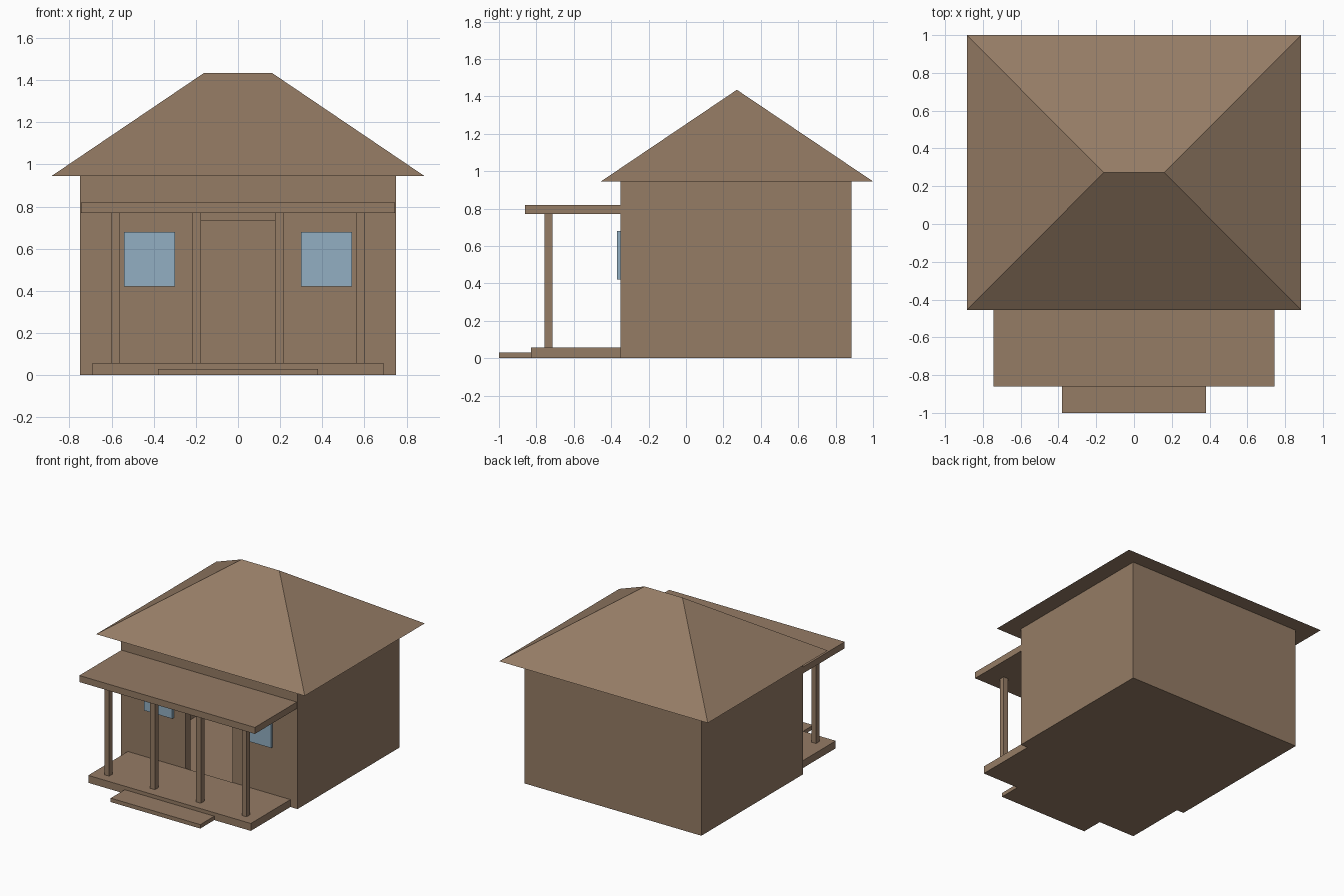
import bpy
import bmesh

default = bpy.data.objects.get("Cube")
if default:
    bpy.data.objects.remove(default, do_unlink=True)


def make_material(name, color):
    mat = bpy.data.materials.new(name)
    mat.use_nodes = True
    mat.diffuse_color = color
    mat.node_tree.nodes["Principled BSDF"].inputs["Base Color"].default_value = color
    return mat


BROWN = make_material("warm brown", (0.30, 0.20, 0.13, 1))
GLASS = make_material("pale blue glass", (0.29, 0.43, 0.54, 1))


def add_object(name, bm, mat):
    bmesh.ops.recalc_face_normals(bm, faces=bm.faces)
    mesh = bpy.data.meshes.new(name)
    bm.to_mesh(mesh)
    bm.free()
    mesh.materials.append(mat)
    obj = bpy.data.objects.new(name, mesh)
    bpy.context.collection.objects.link(obj)
    return obj


def prism(name, plan, z0, z1, mat=BROWN):
    """Extrude a flat plan outline from z0 up to z1."""
    bm = bmesh.new()
    face = bm.faces.new([bm.verts.new((x, y, z0)) for x, y in plan])
    top = bmesh.ops.extrude_face_region(bm, geom=[face])["geom"]
    verts = [v for v in top if isinstance(v, bmesh.types.BMVert)]
    bmesh.ops.translate(bm, verts=verts, vec=(0, 0, z1 - z0))
    return add_object(name, bm, mat)


def box(name, x0, x1, y0, y1, z0, z1, mat=BROWN):
    return prism(name, [(x0, y0), (x1, y0), (x1, y1), (x0, y1)], z0, z1, mat)


# House shell: hollow walls with an open doorway
WIDE, FRONT, BACK, EAVE = 0.75, -0.35, 0.885, 0.945
THICK, DOOR, DOOR_TOP = 0.06, 0.2, 0.735
inner = WIDE - THICK
half = [(DOOR, FRONT), (WIDE, FRONT), (WIDE, BACK)]
half_in = [(inner, BACK - THICK), (inner, FRONT + THICK), (DOOR, FRONT + THICK)]


def mirrored(points):
    return [(-x, y) for x, y in reversed(points)]


prism("house_walls", half + mirrored(half) + mirrored(half_in) + half_in, 0, EAVE)
box("door_lintel", -DOOR, DOOR, FRONT, FRONT + THICK, DOOR_TOP, EAVE)
box("house_floor", -inner, inner, FRONT, BACK - THICK, 0, 0.01)

# Hipped roof: the eave outline rises to a short ridge
bm = bmesh.new()
x, y0, y1 = 0.885, -0.455, 1.0
a, b, c, d = [bm.verts.new((px, py, EAVE)) for px, py in
              ((-x, y0), (x, y0), (x, y1), (-x, y1))]
left, right = [bm.verts.new((px, 0.272, 1.435)) for px in (0.16, -0.16)]
for loop in ((d, c, b, a), (a, b, left, right), (b, c, left),
             (c, d, right, left), (d, a, right)):
    bm.faces.new(loop)
add_object("hipped_roof", bm, BROWN)

# Porch
box("porch_floor", -0.69, 0.69, -0.83, FRONT, 0, 0.057)
box("front_step", -0.38, 0.38, -1.0, -0.83, 0, 0.03)
box("porch_roof", -0.745, 0.745, -0.86, FRONT, 0.77, 0.82)

# Mirrored porch posts and windows
for side, label in ((1, "left"), (-1, "right")):
    for place, px in (("outer", 0.583), ("inner", 0.195)):
        cx = side * px
        box(f"{label}_{place}_post", cx - 0.02, cx + 0.02, -0.757, -0.715, 0.057, 0.77)
    cx = side * 0.42
    box(f"{label}_window", cx - 0.12, cx + 0.12, FRONT - 0.02, FRONT, 0.42, 0.68, GLASS)
